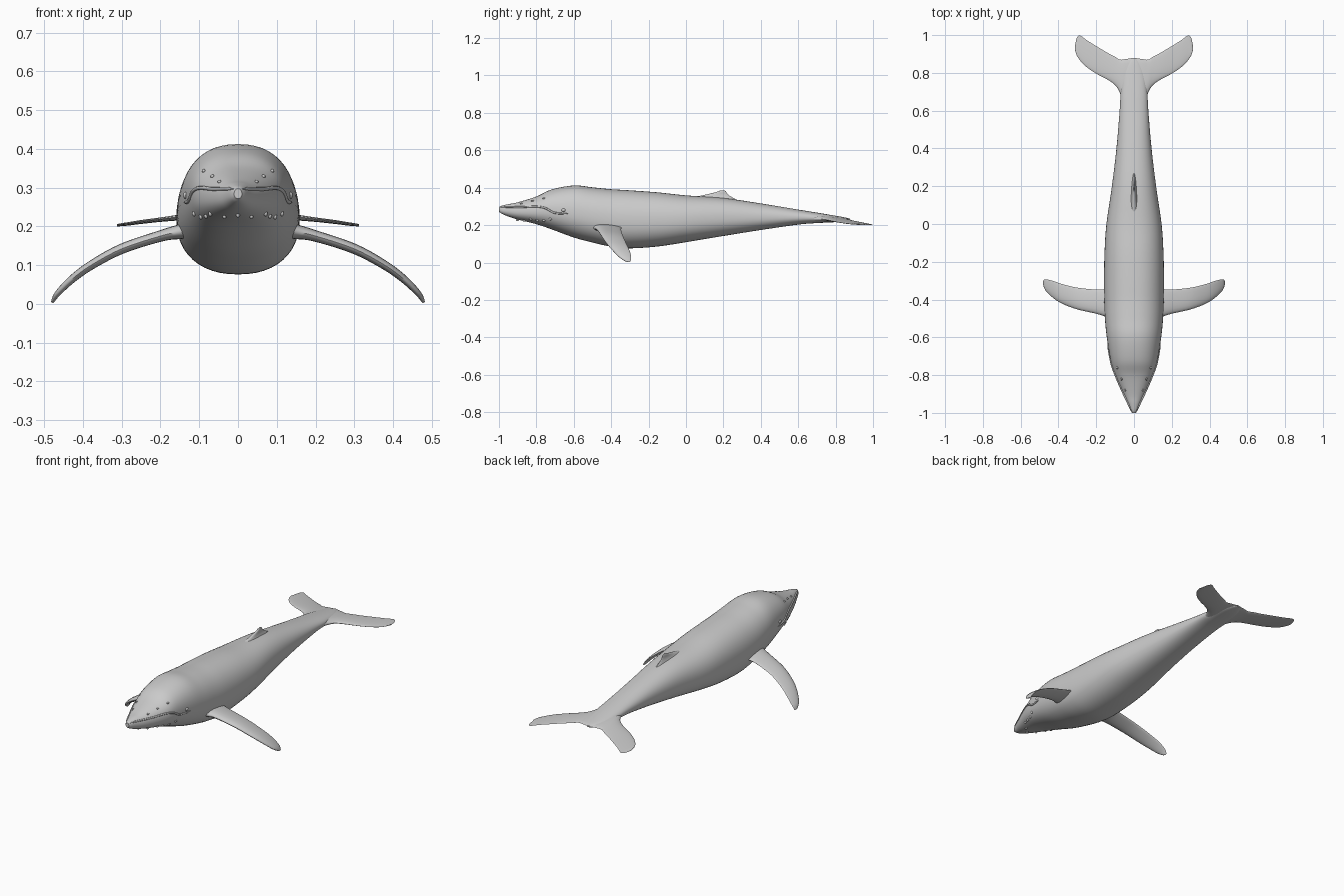
import bpy, math, random
from mathutils import Vector

if "Cube" in bpy.data.objects:
    bpy.data.objects.remove(bpy.data.objects["Cube"])


def spline(rows, n):
    """Catmull-Rom resampling of a table of stations."""
    ext = [[2 * a - b for a, b in zip(rows[0], rows[1])]] + rows
    ext = ext + [[2 * a - b for a, b in zip(rows[-1], rows[-2])]]
    out = []
    for i in range(1, len(ext) - 2):
        for k in range(n):
            t = k / n
            out.append([0.5 * (2 * b + (c - a) * t + (2 * a - 5 * b + 4 * c - d) * t * t
                               + (3 * b - a - 3 * c + d) * t ** 3)
                        for a, b, c, d in zip(*ext[i - 1:i + 3])])
    return out + [list(rows[-1])]


def loft(name, rings, cap_start=True, mirror=False):
    n = len(rings[0])
    faces = [(i * n + j, i * n + (j + 1) % n, (i + 1) * n + (j + 1) % n, (i + 1) * n + j)
             for i in range(len(rings) - 1) for j in range(n)]
    if cap_start:
        faces.append(tuple(reversed(range(n))))
    faces.append(tuple(range((len(rings) - 1) * n, len(rings) * n)))
    me = bpy.data.meshes.new(name)
    me.from_pydata([tuple(p) for r in rings for p in r], [], faces)
    ob = bpy.data.objects.new(name, me)
    bpy.context.collection.objects.link(ob)
    bpy.ops.object.select_all(action='DESELECT')
    ob.select_set(True)
    bpy.context.view_layer.objects.active = ob
    bpy.ops.object.mode_set(mode='EDIT')
    bpy.ops.mesh.select_all(action='SELECT')
    bpy.ops.mesh.normals_make_consistent(inside=False)
    bpy.ops.object.mode_set(mode='OBJECT')
    bpy.ops.object.shade_smooth_by_angle(angle=math.radians(50))
    if mirror:
        ob.modifiers.new("mirror", 'MIRROR')
    return ob


def foil(lead, trail, thick, n=20):
    """Streamlined ring between a leading and a trailing edge point."""
    mid, half = (lead + trail) / 2, (lead - trail) / 2
    return [mid + half * math.cos(a) + thick * (math.sin(a) * (0.72 + 0.28 * math.cos(a)))
            for a in (2 * math.pi * k / n for k in range(n))]


# Body stations: y, top z, bottom z, half width
body = spline([
    [-1.00, .297, .272, .010], [-.985, .304, .261, .020], [-.95, .312, .246, .036],
    [-.90, .322, .230, .060], [-.80, .353, .205, .102], [-.72, .390, .178, .124],
    [-.60, .412, .134, .144], [-.50, .402, .107, .154], [-.40, .392, .085, .158],
    [-.30, .386, .076, .159], [-.15, .375, .086, .156], [0, .359, .109, .146],
    [.2, .345, .142, .117], [.4, .316, .174, .093], [.6, .283, .203, .076],
    [.7, .267, .211, .070], [.8, .250, .216, .056], [.85, .241, .221, .034],
    [.878, .234, .226, .010]], 5)
EXP = 2.25


def section(row, n=48):
    y, top, bot, w = row
    cz = bot + (top - bot) * .46
    ring = []
    for k in range(n):
        a = 2 * math.pi * k / n
        c, s = math.cos(a), math.sin(a)
        h = top - cz if s > 0 else cz - bot
        ring.append((w * math.copysign(abs(c) ** (2 / EXP), c), y,
                     cz + h * math.copysign(abs(s) ** (2 / EXP), s)))
    return ring


def skin(y, z):
    """Point on the left flank of the body at a given y and z."""
    i = next(i for i in range(1, len(body)) if body[i][0] >= y)
    a, b = body[i - 1], body[i]
    t = (y - a[0]) / (b[0] - a[0])
    _, top, bot, w = [p + (q - p) * t for p, q in zip(a, b)]
    cz = bot + (top - bot) * .46
    u = min(1, abs(z - cz) / (top - cz if z > cz else cz - bot))
    return Vector((w * (1 - u ** EXP) ** (1 / EXP), y, z))


loft("body", [section(r) for r in body])

# Flippers: x, z, leading y, trailing y, half thickness
arm = spline([
    [.11, .192, -.52, -.325, .034], [.15, .186, -.492, -.343, .025],
    [.20, .175, -.475, -.347, .019], [.30, .142, -.452, -.337, .017],
    [.38, .099, -.422, -.318, .015], [.43, .062, -.390, -.301, .013],
    [.465, .027, -.355, -.293, .010], [.477, .008, -.327, -.296, .006],
    [.479, .003, -.315, -.300, .003]], 5)
rings = []
for i, (x, z, ly, ty, t) in enumerate(arm):
    p, q = arm[max(i - 1, 0)], arm[min(i + 1, len(arm) - 1)]
    d = Vector((q[0] - p[0], 0, q[1] - p[1])).normalized()
    rings.append(foil(Vector((x, ly, z)), Vector((x, ty, z)), Vector((-d.z, 0, d.x)) * t))
loft("flippers", rings, mirror=True)

# Tail flukes: x, leading y, trailing y, z, half thickness
fluke = spline([
    [0, .58, .880, .236, .024], [.045, .62, .873, .236, .021], [.075, .695, .870, .234, .016],
    [.10, .735, .885, .231, .012], [.14, .764, .906, .226, .010], [.20, .796, .942, .219, .007],
    [.25, .830, .973, .213, .006], [.285, .865, .998, .208, .005],
    [.303, .893, .985, .206, .004], [.312, .920, .945, .205, .002]], 4)
loft("tail_flukes", [foil(Vector((x, a, z)), Vector((x, b, z - .005)), Vector((0, 0, t)))
                     for x, a, b, z, t in fluke], cap_start=False, mirror=True)

# Dorsal fin: z, leading y, trailing y, half width
fin = spline([[.325, -.02, .29, .040], [.350, .05, .245, .020], [.363, .105, .226, .012],
              [.375, .155, .216, .008], [.382, .175, .212, .005], [.386, .187, .203, .002]], 4)
loft("dorsal_fin", [foil(Vector((0, a, z)), Vector((0, b, z)), Vector((w, 0, 0)))
                    for z, a, b, w in fin])

# Mouth line: a slim lip following the skin
lip = spline([[-.992, .296], [-.95, .297], [-.88, .296], [-.80, .299], [-.75, .290],
              [-.71, .268], [-.67, .262], [-.63, .262]], 4)
path = [skin(y, z) for y, z in lip]
rings = []
for i, p in enumerate(path):
    d = (path[min(i + 1, len(path) - 1)] - path[max(i - 1, 0)]).normalized()
    side = d.cross(Vector((0, 0, 1))).normalized()
    r = .005 * min(1, (i + 1) / 4, (len(path) - i) / 5)
    rings.append([p + side * (r * math.cos(a)) + d.cross(side) * (r * math.sin(a))
                  for a in (math.pi * k / 4 for k in range(8))])
loft("lips", rings, mirror=True)


def bump(name, p, size):
    rings = []
    for i in range(7):
        a = math.pi * (i + .15) / 6.3
        rings.append([p + Vector((size[0] * math.sin(a) * math.cos(b),
                                  size[1] * math.sin(a) * math.sin(b), size[2] * math.cos(a)))
                      for b in (math.pi * k / 6 for k in range(12))])
    loft(name, rings, mirror=True)


# Eyes, brow and small knobs on chin and snout
bump("eyes", skin(-.655, .28), (.006, .011, .009))
random.seed(4)
for k in range(6):
    y = -.90 + .035 * k
    bump("chin_knob", skin(y, .235 + random.uniform(-.012, .012)), (.005, .009, .007))
for k in range(3):
    y = -.88 + .06 * k
    bump("snout_knob", skin(y, .315 + .014 * k), (.005, .008, .005))
